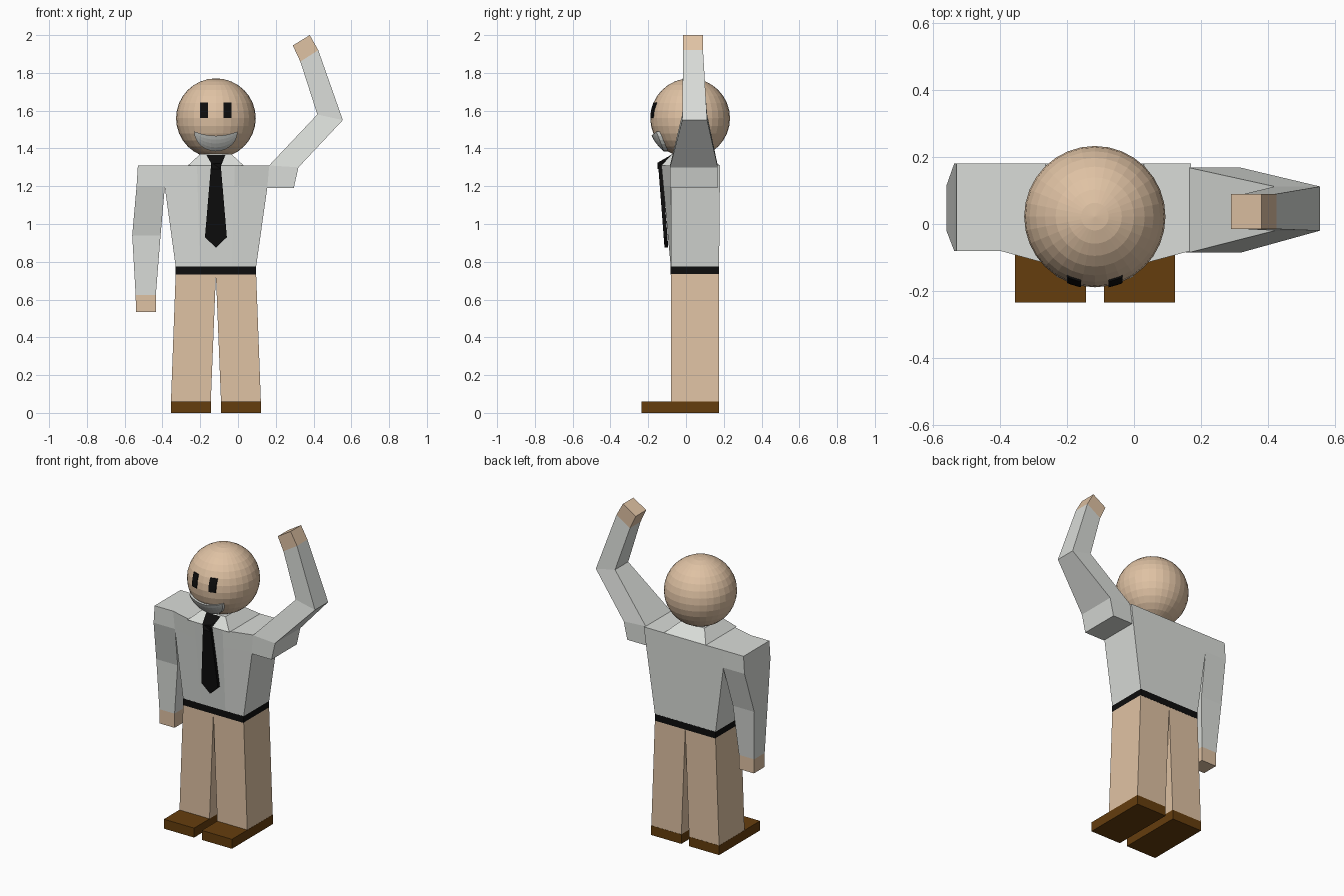
import bpy, bmesh, math

if "Cube" in bpy.data.objects:
    bpy.data.objects.remove(bpy.data.objects["Cube"])


def material(name, r, g, b):
    m = bpy.data.materials.new(name)
    m.diffuse_color = (r, g, b, 1)
    m.use_nodes = True
    m.node_tree.nodes["Principled BSDF"].inputs["Base Color"].default_value = m.diffuse_color
    return m


tan = material("tan", 0.74, 0.54, 0.37)
shirt = material("shirt_grey", 0.70, 0.72, 0.69)
black = material("black", 0.004, 0.004, 0.004)
brown = material("shoe_brown", 0.13, 0.047, 0.004)


def finish(name, bm, mats):
    bmesh.ops.recalc_face_normals(bm, faces=bm.faces)
    me = bpy.data.meshes.new(name)
    bm.to_mesh(me)
    bm.free()
    for m in mats:
        me.materials.append(m)
    ob = bpy.data.objects.new(name, me)
    bpy.context.collection.objects.link(ob)
    return ob


def loft(name, rings, mats, tip_from=None):
    """Join rings of points; segments from index tip_from on use material 1."""
    bm = bmesh.new()
    vs = [[bm.verts.new(p) for p in r] for r in rings]
    n = len(rings[0])
    tip = len(rings) if tip_from is None else tip_from
    for k in range(len(vs) - 1):
        for i in range(n):
            j = (i + 1) % n
            f = bm.faces.new((vs[k][i], vs[k][j], vs[k + 1][j], vs[k + 1][i]))
            f.material_index = int(k >= tip)
    bm.faces.new(vs[0])
    bm.faces.new(vs[-1]).material_index = int(tip < len(rings))
    return finish(name, bm, mats)


def rect(x0, x1, y0, y1, z):
    return [(x0, y0, z), (x1, y0, z), (x1, y1, z), (x0, y1, z)]


def slab(a, b, y0, y1):
    """Ring across a limb between side points a and b, given as (x, z)."""
    return [(a[0], y0, a[1]), (b[0], y0, b[1]), (b[0], y1, b[1]), (a[0], y1, a[1])]


CX = -0.117  # body centre line

# Legs and shoes, mirrored about the body centre line
for s, side in ((-1, "right"), (1, "left")):
    loft(side + "_leg", [rect(CX + s * 0.027, CX + s * 0.238, -0.08, 0.175, 0.06),
                         rect(CX, CX + s * 0.213, -0.08, 0.175, 0.735)], [tan])
    loft(side + "_shoe", [rect(CX + s * 0.027, CX + s * 0.239, -0.235, 0.176, 0),
                          rect(CX + s * 0.027, CX + s * 0.239, -0.235, 0.176, 0.06)], [brown])

# Belt
loft("belt", [rect(-0.33, 0.096, -0.081, 0.176, 0.733),
              rect(-0.33, 0.096, -0.081, 0.176, 0.775)], [black])


# Torso with a chest that swells forward
def chest(x0, x1, w, front, back, z):
    return [(x0, -0.08, z), (CX - w, front, z), (CX + w, front, z),
            (x1, -0.08, z), (x1, back, z), (x0, back, z)]


loft("torso", [chest(-0.33, 0.096, 0.085, -0.081, 0.175, 0.775),
               chest(-0.388, 0.156, 0.097, -0.12, 0.179, 1.2),
               chest(-0.40, 0.17, 0.1, -0.13, 0.18, 1.31)], [shirt])

# Collar
loft("collar", [rect(-0.265, 0.03, -0.13, 0.18, 1.31),
                rect(-0.20, -0.035, -0.075, 0.10, 1.37)], [shirt])

# Lowered arm with hand
loft("lowered_arm", [rect(-0.53, -0.385, -0.08, 0.18, 1.31),
                     rect(-0.537, -0.387, -0.08, 0.18, 1.2),
                     rect(-0.56, -0.41, -0.02, 0.115, 0.94),
                     rect(-0.542, -0.435, -0.015, 0.09, 0.625),
                     rect(-0.54, -0.435, -0.015, 0.09, 0.535)], [shirt, tan], 3)

# Raised arm with hand
loft("raised_arm", [slab((0.155, 1.19), (0.295, 1.19), -0.085, 0.168),
                    slab((0.165, 1.31), (0.32, 1.30), -0.085, 0.168),
                    slab((0.42, 1.58), (0.555, 1.55), -0.02, 0.112),
                    slab((0.33, 1.86), (0.425, 1.92), -0.015, 0.09),
                    slab((0.29, 1.945), (0.38, 2.0), -0.015, 0.09)], [shirt, tan], 3)

# Tie: knot and pointed blade
loft("tie_knot", [[(CX + x, y + d, z) for x, y, z in
                   ((-0.05, -0.08, 1.365), (0.05, -0.08, 1.365),
                    (0.027, -0.15, 1.325), (0.02, -0.15, 1.29),
                    (-0.02, -0.15, 1.29), (-0.027, -0.15, 1.325))]
                  for d in (0, 0.025)], [black])
loft("tie_blade", [[(CX + x, y + d, z) for x, y, z in
                    ((-0.025, -0.148, 1.32), (0.025, -0.148, 1.32),
                     (0.058, -0.118, 0.93), (0, -0.114, 0.875), (-0.058, -0.118, 0.93))]
                   for d in (0, 0.02)], [black])

# Head
HY, HZ, HR = 0.022, 1.56, 0.211
bm = bmesh.new()
bmesh.ops.create_uvsphere(bm, u_segments=32, v_segments=16, radius=HR)
bmesh.ops.translate(bm, vec=(CX, HY, HZ), verts=bm.verts)
finish("head", bm, [tan])


def face_patch(name, x0, x1, low, high, radius, thick, mat, nx, nz):
    """Curved plate on the front of the head, between two height curves."""
    bm = bmesh.new()
    layers = []
    for r in (radius, radius - thick):
        grid = []
        for i in range(nx + 1):
            u = -math.cos(math.pi * i / nx)
            x = (x0 + x1) / 2 + (x1 - x0) / 2 * u
            col = []
            for k in range(nz + 1):
                z = low(u) + (high(u) - low(u)) * k / nz
                y = HY - math.sqrt(max(r * r - (x - CX) ** 2 - (z - HZ) ** 2, 0))
                col.append(bm.verts.new((x, y, z)))
            grid.append(col)
        layers.append(grid)
        for i in range(nx):
            for k in range(nz):
                bm.faces.new((grid[i][k], grid[i + 1][k], grid[i + 1][k + 1], grid[i][k + 1]))
    a, b = layers
    rim = ([(i, 0) for i in range(nx)] + [(nx, k) for k in range(nz)] +
           [(i, nz) for i in range(nx, 0, -1)] + [(0, k) for k in range(nz, 0, -1)])
    for (i, k), (p, q) in zip(rim, rim[1:] + rim[:1]):
        bm.faces.new((a[i][k], a[p][q], b[p][q], b[i][k]))
    bmesh.ops.remove_doubles(bm, verts=bm.verts, dist=0.0005)
    finish(name, bm, [mat])


# Eyes
for s, side in ((-1, "right"), (1, "left")):
    c = CX + s * 0.062
    face_patch(side + "_eye", c - 0.021, c + 0.021, lambda u: 1.56, lambda u: 1.643,
               HR + 0.004, 0.009, black, 3, 4)

# Smiling mouth
face_patch("mouth", CX - 0.115, CX + 0.115,
           lambda u: 1.49 - 0.105 * math.sqrt(max(1 - u * u, 0)),
           lambda u: 1.467 + 0.023 * u * u, HR + 0.013, 0.018, shirt, 14, 4)
